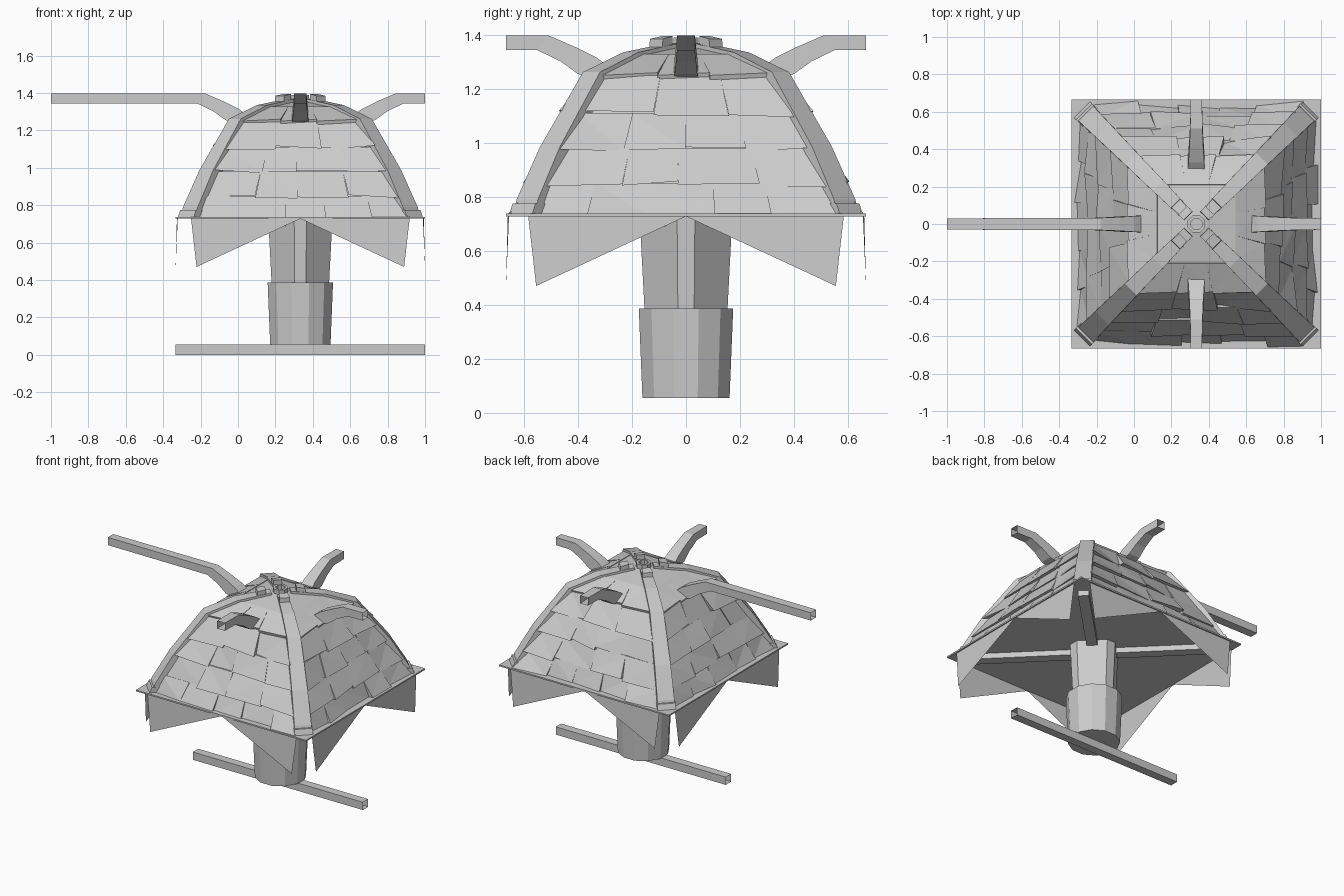
import bpy, bmesh, math, random
from mathutils import Vector, Matrix

if "Cube" in bpy.data.objects:
    bpy.data.objects.remove(bpy.data.objects["Cube"])

random.seed(4)
CX = 1 / 3            # roof axis in x
R = 2 / 3             # eave half width
LEVELS = [(.61, .735), (.565, .85), (.502, .98), (.435, 1.11), (.352, 1.25), (.21, 1.325), (.04, 1.36)]


def finish(name, bm, recalc=True):
    if recalc:
        bmesh.ops.recalc_face_normals(bm, faces=bm.faces)
    me = bpy.data.meshes.new(name)
    bm.to_mesh(me)
    bm.free()
    ob = bpy.data.objects.new(name, me)
    bpy.context.collection.objects.link(ob)
    return ob


def turn(k, angle=0):
    """Rotation by quarter turns about the roof axis."""
    return Matrix.Translation((CX, 0, 0)) @ Matrix.Rotation(k * math.pi / 2 + angle, 4, 'Z')


def loft(bm, rings, m=Matrix(), caps=False):
    """Skin a list of equally sized closed rings."""
    vs = [[bm.verts.new(m @ Vector(p)) for p in r] for r in rings]
    n = len(rings[0])
    for a, b in zip(vs, vs[1:]):
        for i in range(n):
            bm.faces.new((a[i], a[(i + 1) % n], b[(i + 1) % n], b[i]))
    if caps:
        bm.faces.new(vs[0][::-1])
        bm.faces.new(vs[-1])


def strip(path):
    """Rectangular rings from (distance low, z low, distance high, z high, half width)."""
    return [[(xl, -w, zl), (xl, w, zl), (xh, w, zh), (xh, -w, zh)] for xl, zl, xh, zh, w in path]


def circle(r, z, n):
    return [(r * math.cos((i + .5) * math.tau / n), r * math.sin((i + .5) * math.tau / n), z) for i in range(n)]


def square(h, z):
    return [(-h, -h, z), (h, -h, z), (h, h, z), (-h, h, z)]


def diamond(r, c, z):
    """Square on its corner with clipped corners."""
    return [(r, -c, z), (r, c, z), (c, r, z), (-c, r, z), (-r, c, z), (-r, -c, z), (-c, -r, z), (c, -r, z)]


# Curved four-sided roof shell
bm = bmesh.new()
loft(bm, [square(h - (.02 if h > .3 else 0), z) for h, z in LEVELS], turn(0), True)
finish("roof_shell", bm)

# Uneven shingles: each has a lifted lower edge and tucks in at the top
bm = bmesh.new()
for k in range(4):
    m = turn(k)
    for row, count in enumerate((5, 4, 4, 3)):
        (h0, z0), (h1, z1) = LEVELS[row], LEVELS[row + 1]
        # Shared random column cuts
        cut = [-1 + 2 * i / count + (random.uniform(-.07, .07) if 0 < i < count else 0)
               for i in range(count + 1)]
        reach = .05 if row == 0 else .04
        for a, b in zip(cut, cut[1:]):
            w0, w1 = h0 - .035, h1 - .035
            l1, l2 = random.uniform(.005, reach), random.uniform(.005, reach)
            d1, d2 = (0, 0) if row == 0 else (random.uniform(-.015, .01), random.uniform(-.015, .01))
            up1, up2 = random.uniform(.001, .012), random.uniform(.001, .012)
            outer = [(h0 + l1, a * w0, z0 + d1), (h0 + l2, b * w0, z0 + d2),
                     (h1 + up2, b * w1, z1), (h1 + up1, a * w1, z1)]
            inner = [(x - .05, y, z) for x, y, z in outer]
            loft(bm, [inner, outer], m, True)
    # Shallow top course
    (h0, z0), (h1, z1) = LEVELS[4], LEVELS[5]
    for a, b in ((-.9, -.3), (-.3, .25), (.25, .9)):
        outer = [(h0 + .02, a * h0, z0), (h0 + .012, b * h0, z0 + .01),
                 (h1, b * h1, z1 + .004), (h1, a * h1, z1 + .004)]
        loft(bm, [[(x - .01, y, z - .03) for x, y, z in outer], outer], m, True)
bmesh.ops.triangulate(bm, faces=bm.faces)
finish("roof_shingles", bm)

# Wide flat hip ridges along the diagonals, nearly flush with the shingles
q = math.sqrt(2)
bm = bmesh.new()
for k in range(4):
    path = [(.55 * q, .735, .60 * q, .735, .057), (.545 * q, .785, .588 * q, .79, .056),
            (.46 * q, .97, .504 * q, .985, .052), (.31 * q, 1.24, .35 * q, 1.262, .045),
            (.19 * q, 1.30, .205 * q, 1.335, .04), (.04 * q, 1.335, .045 * q, 1.37, .032)]
    loft(bm, strip(path), turn(k, math.pi / 4), True)
    # Foot block of each ridge
    loft(bm, strip([(.55 * q, .735, .612 * q, .735, .06), (.55 * q, .775, .60 * q, .775, .06)]),
         turn(k, math.pi / 4), True)
finish("hip_ridges", bm)

# Crest: ring and knuckles
bm = bmesh.new()
loft(bm, [circle(.05, 1.34, 8), circle(.05, 1.39, 8), circle(.032, 1.39, 8), circle(.032, 1.34, 8)], turn(0))
for k in range(4):
    loft(bm, strip([(.10, 1.34, .10, 1.395, .028), (.16, 1.33, .155, 1.385, .034)]),
         turn(k, math.pi / 4), True)
finish("roof_crest", bm)

# Curved roof horns, open ended; the one on the left side is long
bm = bmesh.new()
for k in range(4):
    end = 1 + CX if k == 2 else R
    path = [(.34, 1.24, .29, 1.285, .045), (.40, 1.255, .33, 1.315, .042), (.465, 1.302, .41, 1.355, .037),
            (.55, 1.343, .51, 1.398, .033), (end, 1.343, end, 1.398, .03)]
    loft(bm, strip(path), turn(k))
finish("roof_horns", bm)

# Flat eave plate
bm = bmesh.new()
loft(bm, [square(R, .728), square(R, .738)], turn(0), True)
finish("eave_plate", bm)

# Crossed beams under the plate
bm = bmesh.new()
for k in range(4):
    loft(bm, strip([(.05, .69, .05, .73, .035), (.78, .69, .78, .73, .035)]), turn(k, math.pi / 4), True)
finish("under_beams", bm)

# Hanging flaps, two triangles per side
bm = bmesh.new()
for k in range(4):
    m = turn(k)
    for s in (-1, 1):
        pts = [(.66, 0, .728), (.655, s * .585, .735), (R, s * .555, .47)]
        bm.faces.new([bm.verts.new(m @ Vector(p)) for p in pts[::s]])
finish("eave_flaps", bm, False)

# Column: flaring upper post and lower drum
bm = bmesh.new()
loft(bm, [diamond(.153, .03, .37), diamond(.172, .033, .735)], turn(0), True)
finish("upper_post", bm)
bm = bmesh.new()
loft(bm, [circle(.167, .055, 12), circle(.181, .387, 12)], turn(0), True)
finish("lower_drum", bm)

# Open ended bar at the foot
bm = bmesh.new()
loft(bm, strip([(-R, 0, -R, .055, .03), (R, 0, R, .055, .03)]), turn(0))
finish("foot_bar", bm)
